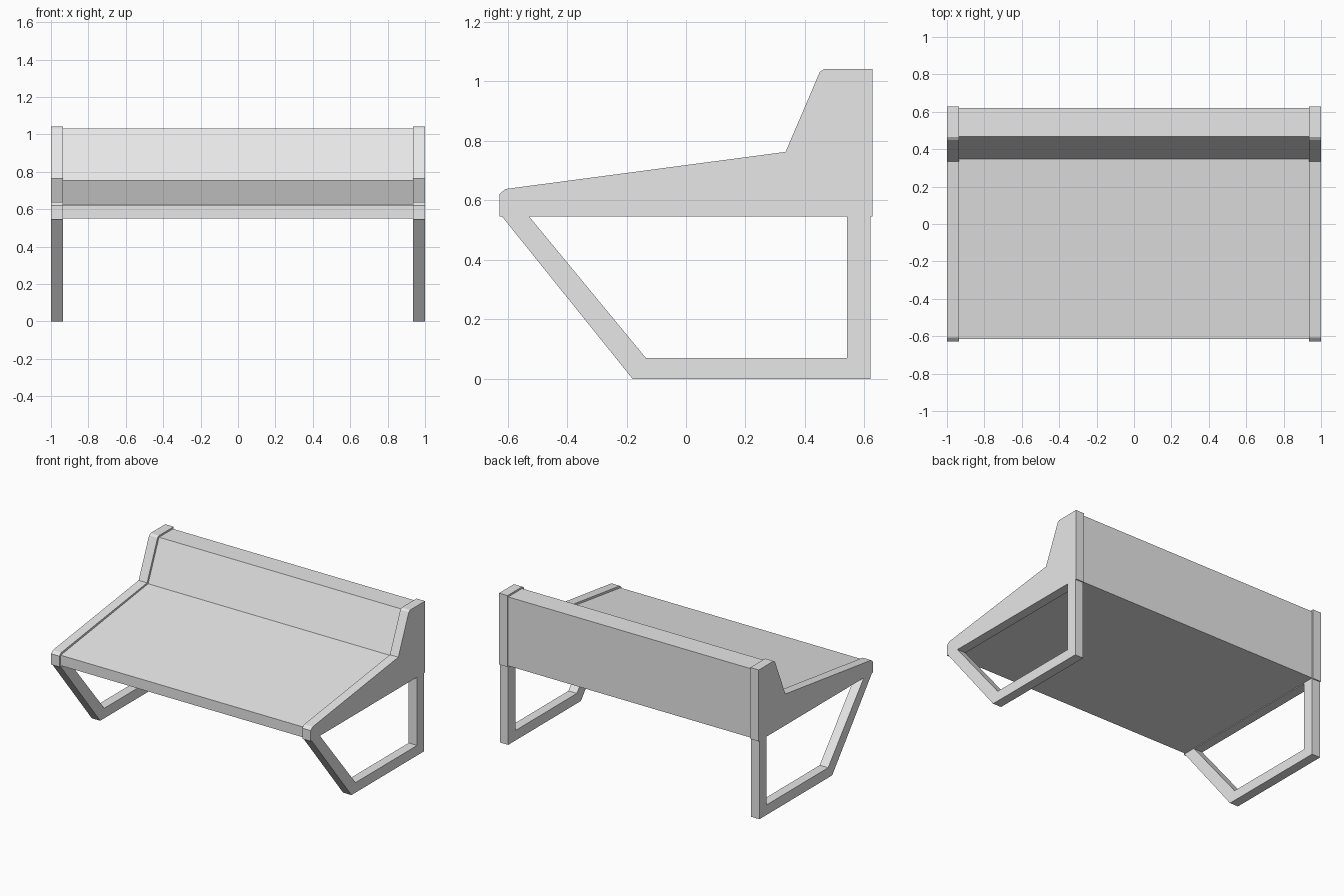
import bpy, bmesh

# Remove the default cube only
cube = bpy.data.objects.get("Cube")
if cube:
    bpy.data.objects.remove(cube, do_unlink=True)

# Single light grey finish
grey = bpy.data.materials.new("light grey")
grey.use_nodes = True
colour = (0.8, 0.8, 0.8, 1)
grey.diffuse_color = colour
grey.node_tree.nodes["Principled BSDF"].inputs["Base Color"].default_value = colour


def extrude_profile(name, profile, x0, x1):
    """Extrude a closed (y, z) outline from x0 to x1."""
    bm = bmesh.new()
    face = bm.faces.new([bm.verts.new((x0, y, z)) for y, z in profile])
    moved = bmesh.ops.extrude_face_region(bm, geom=[face])["geom"]
    verts = [v for v in moved if isinstance(v, bmesh.types.BMVert)]
    bmesh.ops.translate(bm, verts=verts, vec=(x1 - x0, 0, 0))
    bmesh.ops.recalc_face_normals(bm, faces=bm.faces)
    mesh = bpy.data.meshes.new(name)
    bm.to_mesh(mesh)
    bm.free()
    mesh.materials.append(grey)
    obj = bpy.data.objects.new(name, mesh)
    bpy.context.collection.objects.link(obj)
    return obj


INNER, OUTER = 0.935, 1.0

# Side panel outline with clipped front and top corners
panel = [(-0.628, 0.545), (-0.628, 0.62), (-0.608, 0.638), (0.335, 0.763),
         (0.45, 1.032), (0.465, 1.042), (0.628, 1.042), (0.628, 0.545)]

# Open leg frame: slanted front leg, floor rail, upright back leg
leg = [(-0.618, 0.545), (-0.18, 0), (0.62, 0), (0.62, 0.545),
       (0.542, 0.545), (0.542, 0.07), (-0.135, 0.07), (-0.527, 0.545)]

# Seat and backrest body, slightly inset from the panels
body = [(-0.615, 0.55), (-0.615, 0.622), (0.347, 0.752),
        (0.467, 1.03), (0.62, 1.03), (0.62, 0.55)]

extrude_profile("seat_and_backrest", body, -INNER, INNER)
for side, s in (("left", 1), ("right", -1)):
    extrude_profile(side + "_side_panel", panel, s * INNER, s * OUTER)
    extrude_profile(side + "_leg_frame", leg, s * INNER, s * OUTER)
